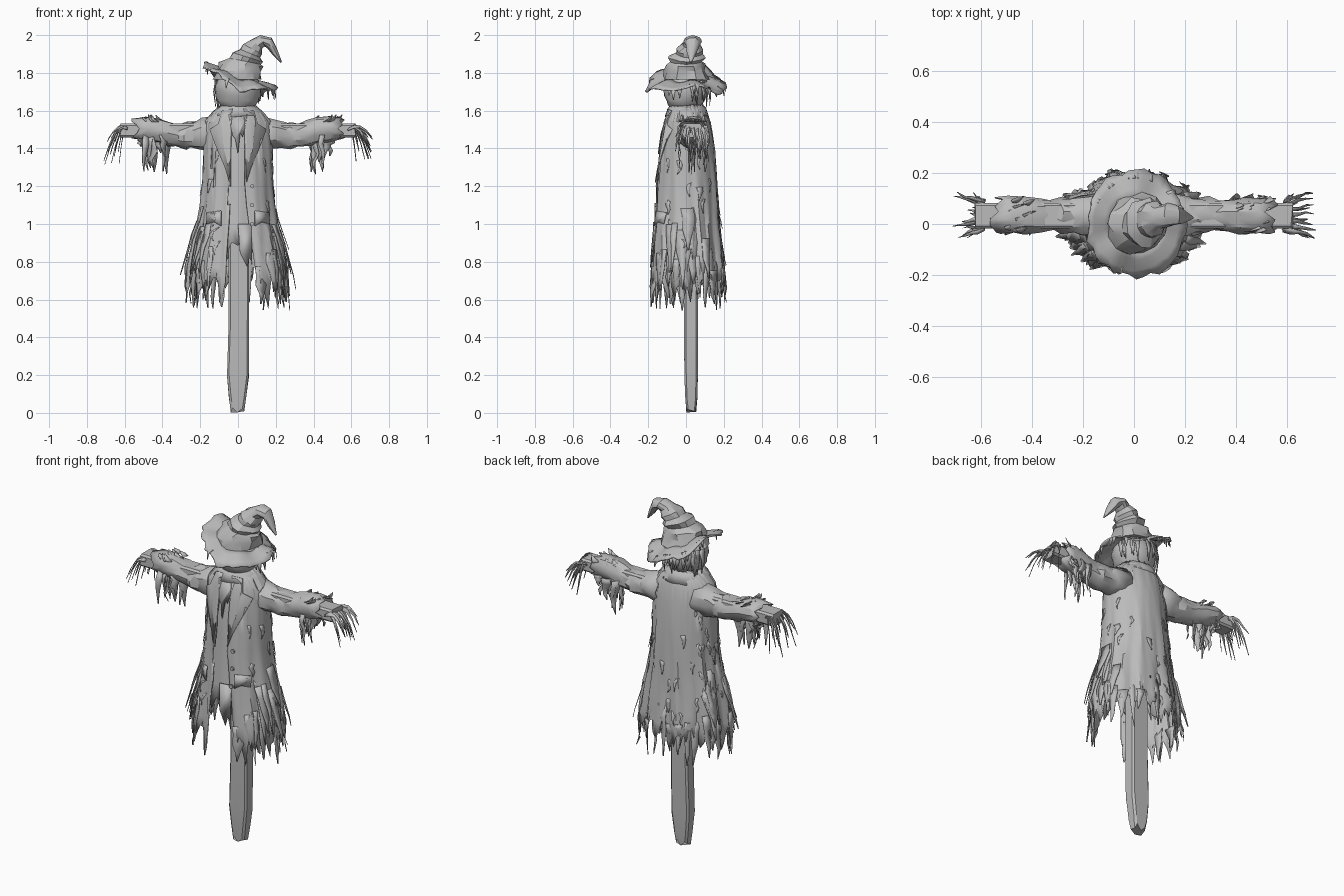
import bpy, math, random
from math import sin, cos, pi
from mathutils import Vector

random.seed(7)
R = random.uniform
if "Cube" in bpy.data.objects:
    bpy.data.objects.remove(bpy.data.objects["Cube"])

grey = bpy.data.materials.new("weathered grey")
grey.use_nodes = True
COLOR = (0.5, 0.5, 0.5, 1)
grey.diffuse_color = COLOR
grey.node_tree.nodes["Principled BSDF"].inputs["Base Color"].default_value = COLOR


def make(name, verts, faces, thick=0.0, angle=35):
    mesh = bpy.data.meshes.new(name)
    mesh.from_pydata([tuple(v) for v in verts], [], faces)
    mesh.materials.append(grey)
    ob = bpy.data.objects.new(name, mesh)
    bpy.context.collection.objects.link(ob)
    bpy.ops.object.select_all(action='DESELECT')
    ob.select_set(True)
    bpy.context.view_layer.objects.active = ob
    bpy.ops.object.shade_smooth_by_angle(angle=math.radians(angle))
    if thick:
        mod = ob.modifiers.new("cloth thickness", 'SOLIDIFY')
        mod.thickness = thick
        mod.offset = 0
    return ob


def grid_faces(rows, cols, closed, holes=0.0):
    faces = []
    for i in range(rows - 1):
        for j in range(cols if closed else cols - 1):
            if random.random() >= holes:
                k = (j + 1) % cols
                faces.append((i * cols + j, i * cols + k, (i + 1) * cols + k, (i + 1) * cols + j))
    return faces


def loft(name, rings, thick=0.0, caps=True, angle=35):
    n = len(rings[0])
    faces = grid_faces(len(rings), n, True)
    if caps:
        faces += [tuple(reversed(range(n))), tuple(range((len(rings) - 1) * n, len(rings) * n))]
    return make(name, [v for r in rings for v in r], faces, thick, angle)


def strips(name, paths, thick=0.003):
    """Torn ribbons: each path is (points, width vector)."""
    verts, faces = [], []
    for pts, wide in paths:
        base, n = len(verts), len(pts)
        for i, p in enumerate(pts):
            taper = 1 - 0.9 * (i / (n - 1)) ** 1.5
            verts += [Vector(p) - Vector(wide) * taper * R(0.6, 1.2),
                      Vector(p) + Vector(wide) * taper * R(0.6, 1.2)]
        faces += [(base + 2 * i, base + 2 * i + 1, base + 2 * i + 3, base + 2 * i + 2)
                  for i in range(n - 1)]
    return make(name, verts, faces, thick)


# Coat shape: height, half width, half depth
PROFILE = [(1.63, .085, .08), (1.59, .135, .105), (1.54, .175, .122), (1.4, .18, .145),
           (1.2, .185, .162), (1.05, .2, .17), (0.9, .235, .183), (0.75, .255, .198), (0.5, .262, .21)]


def size(z):
    for (z0, a0, b0), (z1, a1, b1) in zip(PROFILE, PROFILE[1:]):
        if z >= z1:
            t = min(1, max(0, (z0 - z) / (z0 - z1)))
            return a0 + t * (a1 - a0), b0 + t * (b1 - b0)
    return PROFILE[-1][1:]


def on_coat(t, z, grow=1.0):
    a, b = size(z)
    fold = max(0, 1.45 - z) * 0.1
    f = grow * (1 + fold * (sin(9 * t + 2 * z) * 0.6 + sin(17 * t) * 0.5))
    return Vector((a * f * sin(t), 0.005 - b * f * cos(t), z))


def coat_y(x, z):
    a, b = size(z)
    return 0.005 - b * math.sqrt(max(0.05, 1 - (x / a) ** 2))


def around(t):
    return Vector((cos(t), sin(t), 0))


# Post and crossbar
def box_ring(cx, hx, cy, hy, z, jag=0.0):
    c = .01
    pts = [(hx, -hy + c), (hx, hy - c), (hx - c, hy), (0, hy), (-hx + c, hy),
           (-hx, hy - c), (-hx, -hy + c), (-hx + c, -hy), (0, -hy), (hx - c, -hy)]
    return [(cx + x, cy + y, z + R(0, jag)) for x, y in pts]


loft("post", [box_ring(-.003, .036, .028, .026, 0, .055), box_ring(-.003, .045, .028, .032, .07, .03),
              box_ring(0, .058, .027, .036, .19, .03), box_ring(.005, .054, .027, .037, .5),
              box_ring(.005, .054, .027, .037, 1.1), box_ring(0, .05, .027, .036, 1.62)], angle=25)
loft("crossbar", [[(z + R(-.006, .006), y, 1.495 + x) for x, y, z in box_ring(0, .036, .033, .05, xx)]
                  for xx in (-.62, -.3, 0, .3, .62)], angle=25)

# Coat with an open front, pleats and a torn hem
COLS = 84
rows = [1.63, 1.59, 1.54, 1.47, 1.4, 1.3, 1.2, 1.1, 1.0, .92, .84, .77]
hem = [R(.6, .72) - .05 * (j % 3 == 0) + .1 * (j % 5 == 0) + .05 * sin(pi * j / COLS) ** 4 for j in range(COLS)]
verts = []
for z in rows + [None]:
    for j in range(COLS):
        zz = hem[j] if z is None else z + R(-.008, .008)
        low = max(0, 1.2 - zz)
        start, end = .2 + low * .42, 2 * pi - .2 - low * .12
        verts.append(on_coat(start + (end - start) * j / (COLS - 1), zz, R(.98, 1.015)))
make("coat", verts, grid_faces(len(rows) + 1, COLS, False, .01), .006, 28)

# Shirt under the coat
n = 40
rings = [[on_coat(2 * pi * j / n, z, .87 + R(-.02, .02)) for j in range(n)]
         for z in (1.62, 1.54, 1.4, 1.25, 1.1, .98)]
rings.append([on_coat(2 * pi * j / n, R(.8, .93), .87) for j in range(n)])
loft("shirt", rings, .004, caps=False)

# Broad rags around the hem and at the hips
rags = []
for i in range(28):
    t = .5 + (2 * pi - .9) * i / 27
    top, low, lean = R(.74, .88), R(.54, .66), R(-.02, .02)
    rags.append(([on_coat(t + lean * k, top + (low - top) * k / 4, 1.0 + R(-.03, .04))
                  for k in range(5)], around(t) * R(.02, .042)))
for side in (-1, 1):
    for i in range(12):
        t = side * R(.8, 2.1)
        top, step, flare = R(.92, 1.1), R(.05, .075), R(.015, .035)
        rags.append(([on_coat(t, top - step * k, 1.01 + flare * k + R(0, .02))
                      for k in range(5)], around(t) * R(.02, .042)))
strips("hem_rags", rags)

# Small torn flaps scattered over the coat
flaps = []
for i in range(36):
    t, z = R(.4, 2 * pi - .4), R(.85, 1.4)
    flaps.append(([on_coat(t + R(-.05, .05), z - .025 * k, 1.01 + .012 * k) for k in range(4)],
                  around(t) * R(.008, .02)))
strips("torn_flaps", flaps, .002)


# Flat pieces lying on the front of the coat
def front_plate(name, outline, lift=.012):
    make(name, [(x, coat_y(x, z) - lift, z) for x, z in outline], [tuple(range(len(outline)))], .006)


LAPEL = [(.03, 1.61), (.085, 1.6), (.105, 1.53), (.15, 1.5), (.125, 1.43), (.07, 1.3), (.045, 1.22)]
POCKET = [(.09, 1.07), (.165, 1.06), (.165, 1.0), (.125, 1.01), (.09, .99)]
for side, word in ((1, "left"), (-1, "right")):
    front_plate(word + "_lapel", [(x * side, z) for x, z in LAPEL])
    front_plate(word + "_pocket_flap", [(x * side, z) for x, z in POCKET], .014)
front_plate("neckerchief", [(-.05, 1.58), (.05, 1.58), (.035, 1.5), (.025, 1.46), (.012, 1.48),
                            (0, 1.37), (-.015, 1.45), (-.03, 1.47)], .004)
front_plate("shirt_tail", [(0, 1.0), (.07, 1.0), (.075, .8), (.06, .82), (.05, .77), (.01, .85)], 0)
for i, z in enumerate((1.2, 1.1, 1.0)):
    bpy.ops.mesh.primitive_cylinder_add(vertices=10, radius=.011, depth=.01, rotation=(pi / 2, 0, 0),
                                        location=(.075, coat_y(.075, z) - .012, z))
    bpy.context.object.name = "button_%d" % (i + 1)
    bpy.context.object.data.materials.append(grey)

# Turned-down collar lying on the shoulders
rings = [[(a * sin(2 * pi * j / 24), .005 - b * cos(2 * pi * j / 24), z + R(-.006, .006)) for j in range(24)]
         for a, b, z in ((.08, .075, 1.6), (.088, .088, 1.625), (.11, .1, 1.612), (.142, .115, 1.57))]
loft("collar", rings, .005, caps=False)

# Sleeves, cuff rags and straw hands
SLEEVE = [(.11, 1.48, .09, .092), (.2, 1.477, .078, .08), (.24, 1.47, .066, .068), (.28, 1.468, .07, .07),
          (.32, 1.468, .058, .06), (.37, 1.48, .064, .066), (.42, 1.495, .066, .064), (.48, 1.505, .072, .066),
          (.54, 1.505, .066, .055)]
for side, word in ((1, "left"), (-1, "right")):
    rings = []
    for i, (x, z, ry, rz) in enumerate(SLEEVE):
        jag = .03 if i == len(SLEEVE) - 1 else .014
        rings.append([(side * (x + R(-jag, jag)), .033 + ry * cos(2 * pi * j / 14) * R(.86, 1.1),
                       z + rz * sin(2 * pi * j / 14) * R(.86, 1.1)) for j in range(14)])
    loft(word + "_sleeve", rings, .005, caps=False, angle=28)
    rags = []
    for i in range(18):
        x, y = R(.38, .52), R(-.04, .11)
        drop = R(.08, .21) if x < .49 else R(.03, .09)
        rags.append(([(side * (x + R(-.012, .012)), y + R(-.01, .01), 1.47 - drop * k / 4)
                      for k in range(5)], (R(.014, .03), R(-.02, .02), 0)))
    for i in range(10):
        x, y = R(.38, .52), R(-.03, .1)
        rags.append(([(side * x, y, 1.54), (side * (x + .02), y, 1.555), (side * (x + .035), y, R(1.56, 1.58))],
                     (.015, .015, 0)))
    strips(word + "_cuff_rags", rags)
    straw = []
    for i in range(17):
        y, reach, fall = R(-.02, .09), R(.04, .14), R(.04, .19)
        spread = (y - .035) * .7
        straw.append(([(side * (.585 + reach * s), y + spread * s + R(-.006, .006),
                        1.505 - fall * s * s + .02 * sin(pi * s))
                       for s in (0, .25, .5, .75, 1)], (R(0, .006), R(.006, .014), R(.004, .012))))
    strips(word + "_hand_straw", straw)

# Sack head with a mouth crease
bpy.ops.mesh.primitive_uv_sphere_add(segments=24, ring_count=14, radius=1, location=(0, 0, 0))
head = bpy.context.object
head.name = "sack_head"
head.data.materials.append(grey)
for v in head.data.vertices:
    x, y, z = v.co
    f = 1 + R(-.015, .015) - (.06 if y < -.2 and abs(z + .35 - .25 * x * x) < .1 else 0)
    v.co = (.122 * x * f, -.005 + .115 * y * f, 1.705 + .12 * z)
bpy.ops.object.shade_smooth_by_angle(angle=math.radians(35))

# Straw and sacking hanging behind the head
strips("nape_rags", [([(.118 * sin(t), -.118 * cos(t), 1.76), (.13 * sin(t), -.132 * cos(t), 1.7),
                       (.12 * sin(t), -.125 * cos(t), R(1.61, 1.66))], around(t) * R(.01, .025))
                     for t in [R(1.7, 4.6) for i in range(14)]])


# Hat brim, tilted and drooping front and back
def brim(t, r, jag=0.0):
    x, y = .008 + r * .97 * cos(t), r * 1.05 * sin(t)
    z = 1.79 - .34 * x - 1.5 * y * y + .014 * sin(5 * t) * r / .2 + R(-jag, jag)
    return (x, y, z)


rings = [[brim(2 * pi * j / 40, r * (1 + R(-jag, jag)), jag * .08) for j in range(40)]
         for r, jag in ((.09, 0), (.13, .02), (.17, .03), (.2, .06))]
loft("hat_brim", rings, .008, caps=False)
tatters = []
for t in [R(0, 2 * pi) for i in range(18)]:
    x, y, z = brim(t, .2)
    tatters.append(([brim(t, .17), brim(t, .195), (x, y, z - R(.02, .05))], around(t + pi / 2) * .018))
strips("brim_tatters", tatters)

# Crumpled crown with a bent tip: x, y, z, width, depth, bend
CROWN = [(.005, 0, 1.765, .128, .125, 0), (.008, 0, 1.81, .118, .112, 0), (.015, 0, 1.845, .112, .1, .1),
         (.035, 0, 1.862, .085, .085, .2), (.045, .005, 1.885, .085, .095, .3), (.06, .015, 1.905, .06, .07, .4),
         (.078, .02, 1.925, .06, .072, .5), (.1, .028, 1.952, .038, .045, .7), (.13, .035, 1.97, .03, .046, 1.2),
         (.168, .035, 1.957, .032, .042, 1.9), (.195, .03, 1.91, .02, .026, 2.3), (.23, .025, 1.855, .004, .005, 2.4)]
rings = []
for cx, cy, cz, ru, rw, bend in CROWN:
    ring = []
    for j in range(14):
        t = 2 * pi * j / 14
        u, w = ru * cos(t) * R(.87, 1.1), rw * sin(t) * R(.87, 1.1)
        ring.append((cx + u * cos(bend), cy + w, cz - u * sin(bend)))
    rings.append(ring)
loft("hat_crown", rings, angle=25)
